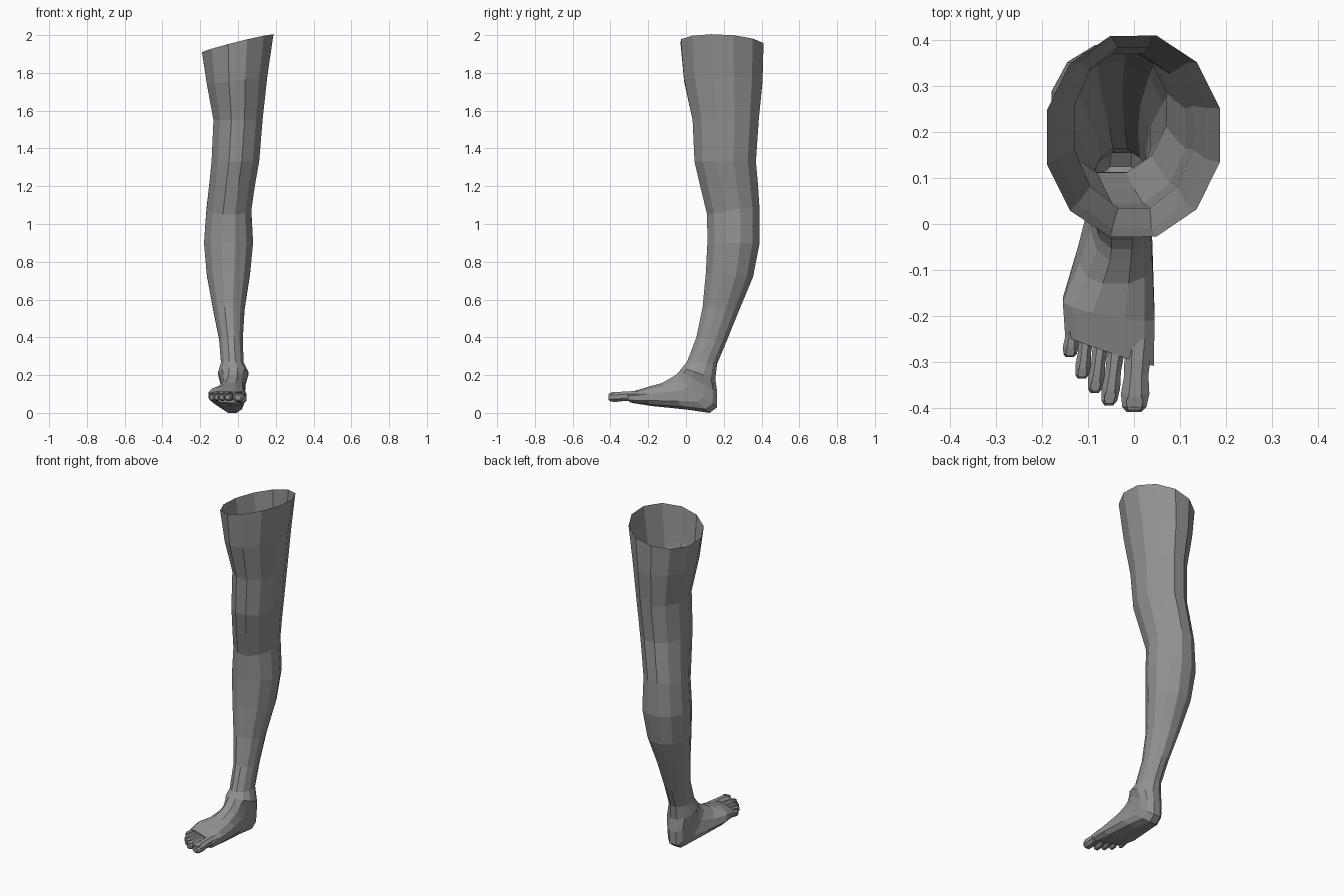
import bpy, bmesh
from math import sin, cos, pi
from mathutils import Vector

grey = bpy.data.materials.new("dark_grey")
grey.diffuse_color = (0.29, 0.29, 0.29, 1)


def ring(fy, fz, by, bz, xl, xr, skew, sides, power):
    """Flat-sided oval between a front point and a back point (y, z)."""
    front, back = Vector((0, fy, fz)), Vector((0, by, bz))
    mid, half = (front + back) / 2, (front - back) / 2
    normal = Vector((0, half.z, -half.y)).normalized()
    top = cos(pi / sides)

    def unit(v):
        return (1 if v > 0 else -1) * (abs(v) / top) ** power

    pts = []
    for i in range(sides):
        a = 2 * pi * (i + 0.5) / sides
        c, s = unit(cos(a)), unit(sin(a))
        x = (xl + xr) / 2 + s * (xr - xl) / 2
        pts.append(mid + half * c + normal * skew * s + Vector((x, 0, 0)))
    return pts


def loft(name, rings, cap_start, cap_end):
    bm = bmesh.new()
    loops = [[bm.verts.new(p) for p in r] for r in rings]
    n = len(loops[0])
    for a, b in zip(loops, loops[1:]):
        for i in range(n):
            j = (i + 1) % n
            bm.faces.new((a[i], b[i], b[j], a[j]))
    if cap_start:
        bm.faces.new(loops[0])
    if cap_end:
        bm.faces.new(loops[-1][::-1])
    bmesh.ops.recalc_face_normals(bm, faces=bm.faces)
    me = bpy.data.meshes.new(name)
    bm.to_mesh(me)
    bm.free()
    me.materials.append(grey)
    ob = bpy.data.objects.new(name, me)
    bpy.context.collection.objects.link(ob)


# Thigh to ankle: front y, z, back y, z, left x, right x, skew
LEG = [
    (-0.028, 1.965, 0.41, 1.945, -0.19, 0.187, 0.047),
    (-0.01, 1.76, 0.405, 1.76, -0.165, 0.155, 0.02),
    (0.035, 1.55, 0.385, 1.55, -0.13, 0.13, 0),
    (0.045, 1.33, 0.37, 1.33, -0.14, 0.112, 0),
    (0.075, 1.20, 0.38, 1.22, -0.152, 0.09, 0),
    (0.112, 1.05, 0.388, 1.10, -0.167, 0.07, 0),
    (0.113, 0.90, 0.39, 0.90, -0.18, 0.08, 0),
    (0.105, 0.74, 0.355, 0.72, -0.165, 0.063, 0),
    (0.088, 0.56, 0.28, 0.54, -0.132, 0.035, 0),
    (0.055, 0.40, 0.215, 0.38, -0.10, 0.025, 0),
    (0.005, 0.27, 0.165, 0.26, -0.09, 0.03, 0),
    (-0.02, 0.24, 0.155, 0.18, -0.105, 0.055, 0),
]
# Heel to ball of the foot: the rings swing round to face forward
FOOT = [
    (-0.035, 0.22, 0.165, 0.11, -0.092, 0.04, 0),
    (-0.055, 0.20, 0.165, 0.03, -0.09, 0.036, 0),
    (-0.08, 0.185, 0.125, 0.0, -0.095, 0.036, 0),
    (-0.13, 0.157, 0.0, 0.018, -0.12, 0.04, 0),
    (-0.20, 0.138, -0.17, 0.038, -0.155, 0.045, -0.02),
    (-0.28, 0.113, -0.27, 0.054, -0.150, 0.043, -0.033),
]
loft("leg", [ring(*r, 12, 1.0) for r in LEG] + [ring(*r, 12, 0.8) for r in FOOT],
     False, True)

# Toes: base x, base y, tip x, tip y, half width, half height
TOES = {
    "big_toe": (0.010, -0.25, 0.0, -0.41, 0.031, 0.026),
    "second_toe": (-0.036, -0.25, -0.055, -0.395, 0.020, 0.021),
    "third_toe": (-0.070, -0.24, -0.086, -0.368, 0.018, 0.020),
    "fourth_toe": (-0.102, -0.225, -0.114, -0.337, 0.017, 0.020),
    "little_toe": (-0.131, -0.20, -0.140, -0.290, 0.017, 0.020),
}
# Along the toe: fraction, width scale, height scale, centre height
SHAPE = [(0, 1.0, 1.1, 0.088), (0.5, 0.85, 0.95, 0.088), (0.75, 1.0, 1.0, 0.084),
         (0.93, 0.85, 0.9, 0.083), (1, 0.5, 0.5, 0.082)]
for name, (bx, by, tx, ty, w, h) in TOES.items():
    rings = []
    for t, sw, sh, z in SHAPE:
        x, y = bx + (tx - bx) * t, by + (ty - by) * t
        rings.append(ring(y, z + h * sh, y, z - h * sh, x - w * sw, x + w * sw, 0, 8, 0.95))
    loft(name, rings, True, True)
    # Nail: a thin plate on the end of the toe
    nail = []
    for t, sw in ((0.8, 0.5), (0.86, 0.6), (0.97, 0.45)):
        x, y = bx + (tx - bx) * t, by + (ty - by) * t
        z = 0.084 + h * (1.04 - 0.25 * (t - 0.8) / 0.17)
        nail.append(ring(y, z, y, z - h * 0.35, x - w * sw, x + w * sw, 0, 4, 1.0))
    loft(name + "_nail", nail, True, True)
